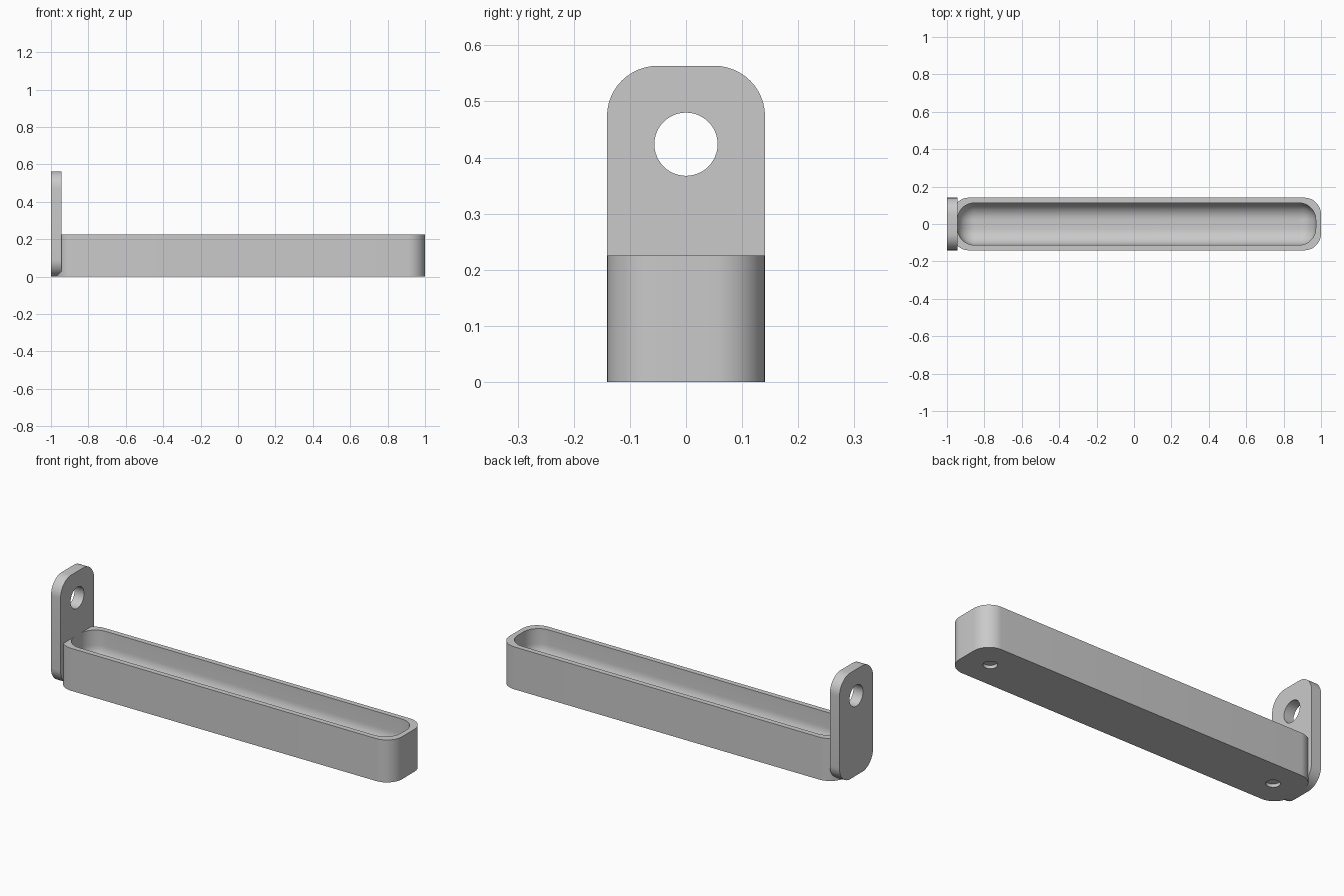
import bpy, bmesh
from math import pi, sin, cos
from mathutils import Matrix, Vector

cube = bpy.data.objects.get("Cube")
if cube:
    bpy.data.objects.remove(cube, do_unlink=True)

grey = bpy.data.materials.new("plain grey")
grey.use_nodes = True
COLOUR = (0.59, 0.59, 0.59, 1)
grey.diffuse_color = COLOUR
grey.node_tree.nodes["Principled BSDF"].inputs["Base Color"].default_value = COLOUR

STEPS = 12        # segments per rounded corner
MM = 2 / 177.5    # one millimetre in model units


def rounded_rect(half_a, half_b, radius):
    """Outline of a rounded rectangle, counter-clockwise."""
    points = []
    for i, (sa, sb) in enumerate([(1, 1), (-1, 1), (-1, -1), (1, -1)]):
        for k in range(STEPS + 1):
            t = (i + k / STEPS) * pi / 2
            points.append((sa * (half_a - radius) + radius * cos(t),
                           sb * (half_b - radius) + radius * sin(t)))
    return points


def loft(name, rings):
    """Skin a list of equal-length rings and cap both ends."""
    bm = bmesh.new()
    loops = [[bm.verts.new(p) for p in ring] for ring in rings]
    for a, b in zip(loops, loops[1:]):
        for i in range(len(a)):
            j = (i + 1) % len(a)
            bm.faces.new((a[i], a[j], b[j], b[i]))
    bm.faces.new(loops[0][::-1])
    bm.faces.new(loops[-1])
    bmesh.ops.recalc_face_normals(bm, faces=bm.faces)
    mesh = bpy.data.meshes.new(name)
    bm.to_mesh(mesh)
    bm.free()
    mesh.materials.append(grey)
    obj = bpy.data.objects.new(name, mesh)
    bpy.context.collection.objects.link(obj)
    return obj


def drill(obj, centre, radius, depth, axis="Z"):
    """Cut a round hole centred on a point."""
    bm = bmesh.new()
    turn = Matrix.Rotation(pi / 2, 4, "Y") if axis == "X" else Matrix()
    bmesh.ops.create_cone(bm, cap_ends=True, segments=48, radius1=radius, radius2=radius,
                          depth=depth, matrix=Matrix.Translation(Vector(centre)) @ turn)
    mesh = bpy.data.meshes.new("hole_cutter")
    bm.to_mesh(mesh)
    bm.free()
    mesh.materials.append(grey)
    cutter = bpy.data.objects.new("hole_cutter", mesh)
    cutter.hide_render = True
    bpy.context.collection.objects.link(cutter)
    bpy.context.view_layer.objects.active = obj
    mod = obj.modifiers.new("hole", "BOOLEAN")
    mod.operation, mod.solver, mod.object = "DIFFERENCE", "EXACT", cutter
    bpy.ops.object.modifier_apply(modifier=mod.name)
    bpy.data.objects.remove(cutter, do_unlink=True)


# Tray: outer wall, rim, then a cavity with a generously filleted floor
HALF_X, HALF_Y, HEIGHT, CORNER = 87.5 * MM, 12.5 * MM, 20 * MM, 8 * MM
WALL, FLOOR, FILLET = 2.5 * MM, 5 * MM, 7.9 * MM
MID = 1 - HALF_X


def tray_ring(inset, z, corner):
    outline = rounded_rect(HALF_X - inset, HALF_Y - inset, corner)
    return [(MID + x, y, z) for x, y in outline]


rings = [tray_ring(0, 0, CORNER), tray_ring(0, HEIGHT, CORNER), tray_ring(WALL, HEIGHT, CORNER)]
for k in range(STEPS + 1):
    t = k / STEPS * pi / 2
    shrink = FILLET * (1 - cos(t))
    rings.append(tray_ring(WALL + shrink, FLOOR + FILLET * (1 - sin(t)), CORNER - shrink))
tray = loft("tray", rings)

# Two shallow mounting holes underneath
for side in (-1, 1):
    drill(tray, (MID + side * 75 * MM, 0, 0), 3 * MM, 3 * MM)

# Upright mounting plate with a through hole
TOP, THICK = 50 * MM, 5 * MM
outline = rounded_rect(HALF_Y, TOP / 2, CORNER)
plate = loft("mounting_plate", [[(x, y, z + TOP / 2) for y, z in outline] for x in (-1, THICK - 1)])
drill(plate, (-1, 0, 37.6 * MM), 5 * MM, 4 * THICK, axis="X")

# Smooth curved walls, keep edges sharp
for obj in (tray, plate):
    bpy.ops.object.select_all(action="DESELECT")
    obj.select_set(True)
    bpy.context.view_layer.objects.active = obj
    bpy.ops.object.shade_smooth_by_angle(angle=pi / 6)
